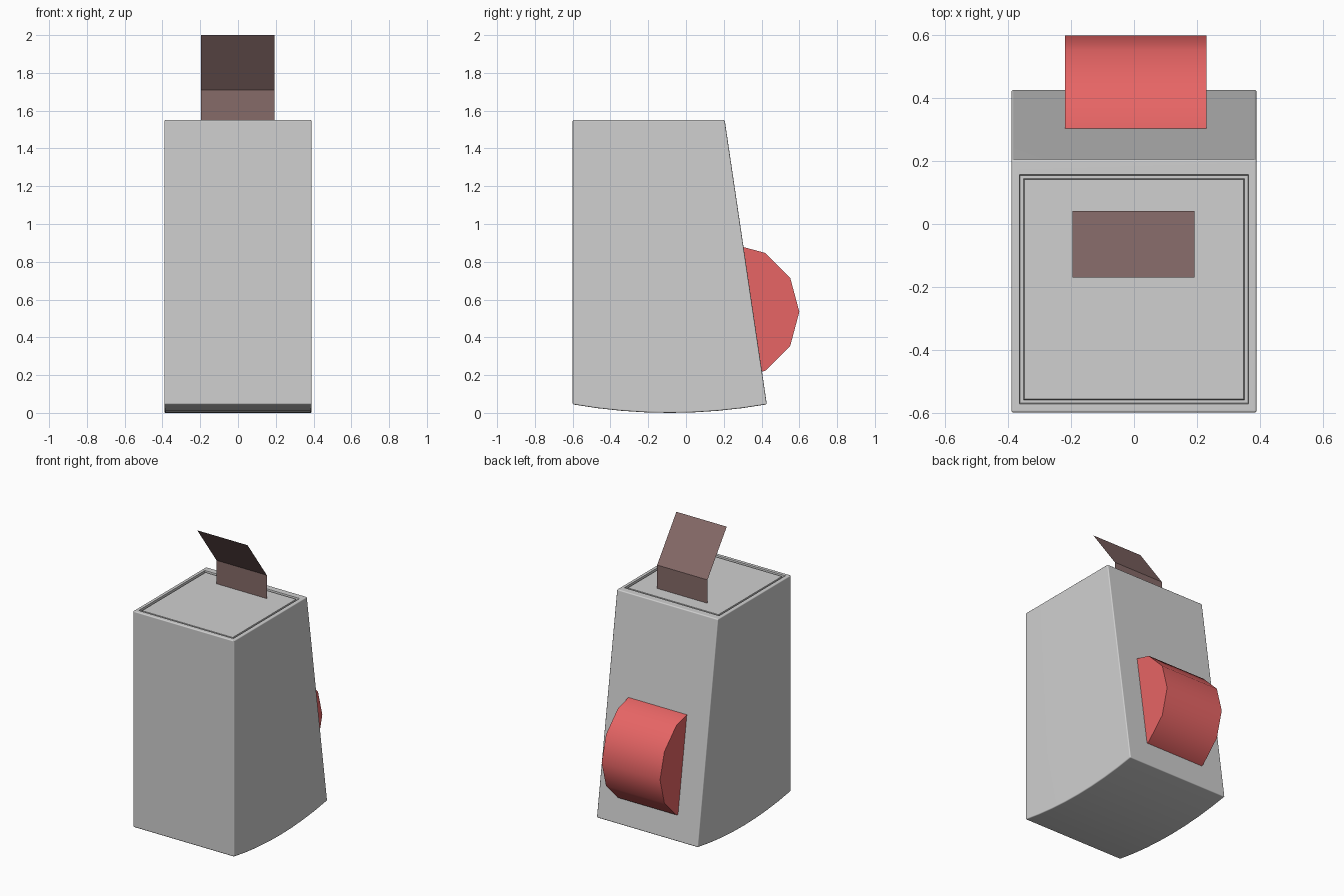
import bpy
import bmesh
import math

cube = bpy.data.objects.get("Cube")
if cube:
    bpy.data.objects.remove(cube, do_unlink=True)


def material(name, color):
    mat = bpy.data.materials.new(name)
    mat.use_nodes = True
    mat.diffuse_color = (*color, 1)
    mat.node_tree.nodes["Principled BSDF"].inputs["Base Color"].default_value = (*color, 1)
    return mat


def finish(name, bm, mat, smooth_angle=None):
    mesh = bpy.data.meshes.new(name)
    bm.to_mesh(mesh)
    bm.free()
    obj = bpy.data.objects.new(name, mesh)
    bpy.context.collection.objects.link(obj)
    mesh.materials.append(mat)
    if smooth_angle:
        bpy.ops.object.select_all(action='DESELECT')
        obj.select_set(True)
        bpy.context.view_layer.objects.active = obj
        bpy.ops.object.shade_smooth_by_angle(angle=math.radians(smooth_angle))
    return obj


def extrude_profile(points, x0, x1):
    """Solid with a (y, z) outline swept along x."""
    bm = bmesh.new()
    face = bm.faces.new([bm.verts.new((x0, y, z)) for y, z in points])
    result = bmesh.ops.extrude_face_region(bm, geom=[face])
    moved = [v for v in result["geom"] if isinstance(v, bmesh.types.BMVert)]
    bmesh.ops.translate(bm, verts=moved, vec=(x1 - x0, 0, 0))
    bmesh.ops.recalc_face_normals(bm, faces=bm.faces[:])
    return bm


silver = material("light grey", (0.63, 0.63, 0.63))
red = material("red", (0.8, 0.13, 0.13))
brown = material("dusty brown", (0.24, 0.145, 0.14))

# Body: straight front, sloping back, gently bowed underside
FRONT, BACK, TOP, HALF = -0.6, 0.428, 1.55, 0.39
middle, reach = (FRONT + BACK) / 2, (BACK - FRONT) / 2
STEPS = 8
outline = [(FRONT, TOP)]
for i in range(STEPS + 1):
    t = -1 + 2 * i / STEPS
    outline.append((middle + reach * t, 0.045 * t * t))
outline.append((0.205, TOP))
bm = extrude_profile(outline, -HALF, HALF)

# Soften only the hard outer edges
hard = [e for e in bm.edges if e.calc_face_angle() > math.radians(30)]
bmesh.ops.bevel(bm, geom=hard, offset=0.007, segments=3, profile=0.5, affect='EDGES')

# Shallow groove around the lid, stepped inward from the top face
bm.normal_update()
lid = max((f for f in bm.faces if f.normal.z > 0.99), key=lambda f: f.calc_area())
for half, y0, y1, z in ((0.365, -0.572, 0.157, TOP), (0.362, -0.569, 0.154, TOP - 0.02),
                        (0.352, -0.56, 0.144, TOP - 0.02), (0.349, -0.557, 0.141, TOP - 0.003)):
    bmesh.ops.inset_individual(bm, faces=[lid], thickness=0.01)
    center_y = lid.calc_center_median().y
    for v in lid.verts:
        v.co = (math.copysign(half, v.co.x), y1 if v.co.y > center_y else y0, z)
body = finish("body", bm, silver, 40)
weighted = body.modifiers.new("clean_shading", 'WEIGHTED_NORMAL')
weighted.keep_sharp = True

# Twelve-sided roller sunk into the sloping back
RADIUS = 0.36
ring = [(0.24 + RADIUS * math.cos(a), 0.535 + RADIUS * math.sin(a))
        for a in (math.tau * i / 12 for i in range(12))]
finish("roller", extrude_profile(ring, -0.22, 0.23), red, 40)

# Paper-thin folded tab leaning toward the front
bm = bmesh.new()
rows = [[bm.verts.new((x, y, z)) for x in (-0.195, 0.193)]
        for y, z in ((0.042, TOP - 0.02), (0.042, 1.71), (-0.17, 2.0))]
for low, high in zip(rows, rows[1:]):
    bm.faces.new((low[0], low[1], high[1], high[0]))
finish("folded_tab", bm, brown)
